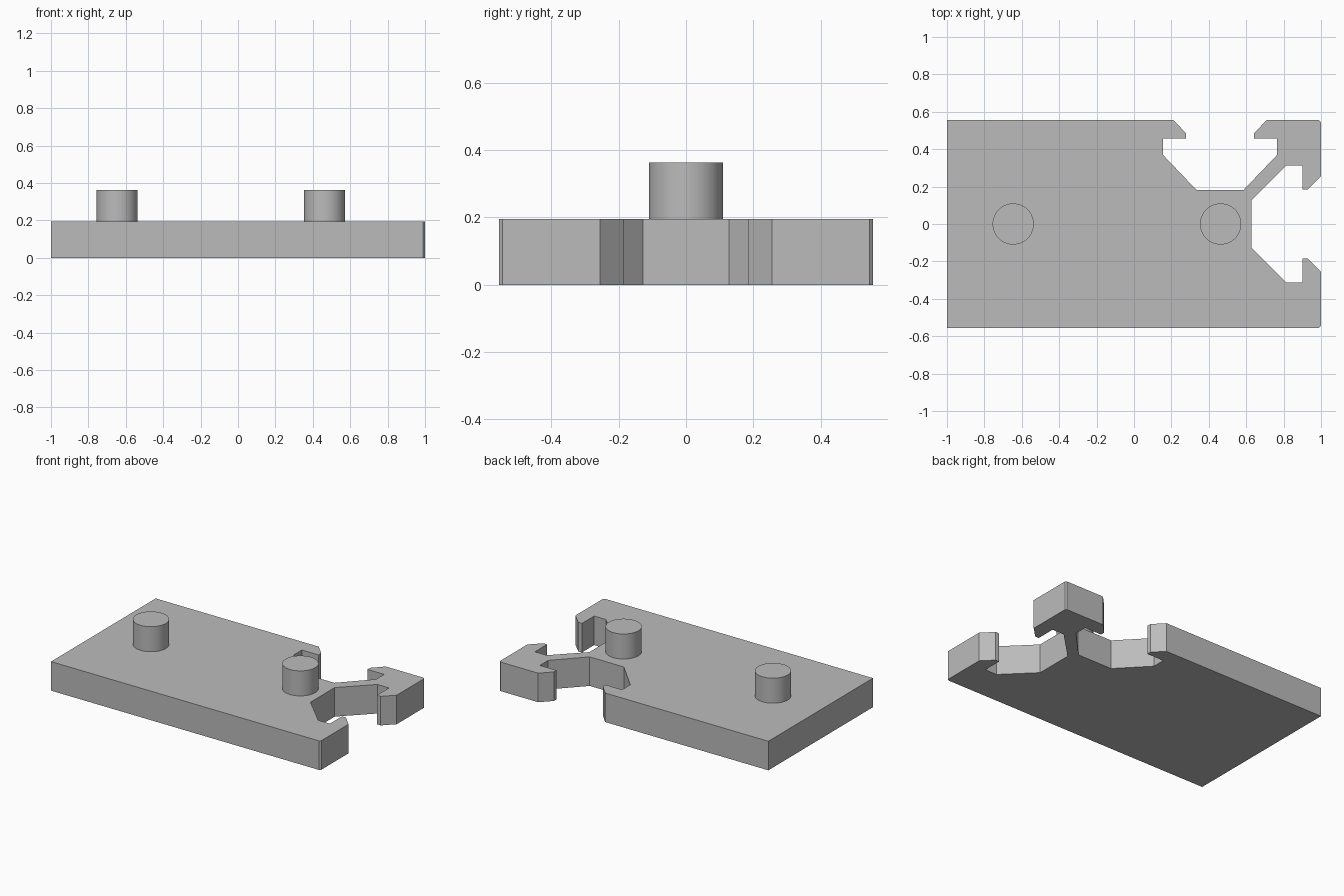
import bpy, bmesh
from mathutils import Vector

cube = bpy.data.objects.get("Cube")
if cube:
    bpy.data.objects.remove(cube, do_unlink=True)

THICKNESS, PIN_TOP, PIN_RADIUS = 0.195, 0.363, 0.11

grey = bpy.data.materials.new("plain grey")
grey.use_nodes = True
grey.diffuse_color = (0.5, 0.5, 0.5, 1)
grey.node_tree.nodes["Principled BSDF"].inputs["Base Color"].default_value = grey.diffuse_color


def finish(name, bm):
    bmesh.ops.recalc_face_normals(bm, faces=bm.faces)
    mesh = bpy.data.meshes.new(name)
    bm.to_mesh(mesh)
    bm.free()
    obj = bpy.data.objects.new(name, mesh)
    bpy.context.collection.objects.link(obj)
    mesh.materials.append(grey)
    bpy.ops.object.select_all(action='DESELECT')
    obj.select_set(True)
    bpy.context.view_layer.objects.active = obj
    bpy.ops.object.shade_smooth_by_angle(angle=0.5)
    return obj


# Half of a slot: distance from the slot's centre line, depth into the plate
half_slot = [(0.255, 0), (0.185, 0.07), (0.185, 0.098), (0.314, 0.098),
             (0.314, 0.185), (0.128, 0.372)]
slot = half_slot + [(-a, d) for a, d in reversed(half_slot)]

# Plate outline, running counter-clockwise with a slot in the right and back edges
right_slot = [(1 - d, -a) for a, d in slot]
back_slot = [(0.456 + a * 0.96, 0.555 - d) for a, d in slot]
# the back slot is slightly wider towards the corner
back_slot = [(x + 0.008 if x > 0.45 else x, y) for x, y in back_slot]
outline = ([(-1, -0.555), (0.99, -0.555), (1, -0.545)] + right_slot
           + [(1, 0.545), (0.99, 0.555)] + back_slot + [(-1, 0.555)])

bm = bmesh.new()
base = bm.faces.new([bm.verts.new((x, y, 0)) for x, y in outline])
solid = bmesh.ops.extrude_face_region(bm, geom=[base], use_keep_orig=True)
top = [v for v in solid["geom"] if isinstance(v, bmesh.types.BMVert)]
bmesh.ops.translate(bm, verts=top, vec=Vector((0, 0, THICKNESS)))
finish("slotted_plate", bm)

# Round pins standing on the plate
for name, x in (("right_pin", -0.646), ("left_pin", 0.463)):
    bm = bmesh.new()
    bmesh.ops.create_cone(bm, cap_ends=True, segments=64, radius1=PIN_RADIUS,
                          radius2=PIN_RADIUS, depth=PIN_TOP - THICKNESS)
    bmesh.ops.translate(bm, verts=bm.verts, vec=(x, 0, (PIN_TOP + THICKNESS) / 2))
    finish(name, bm)
